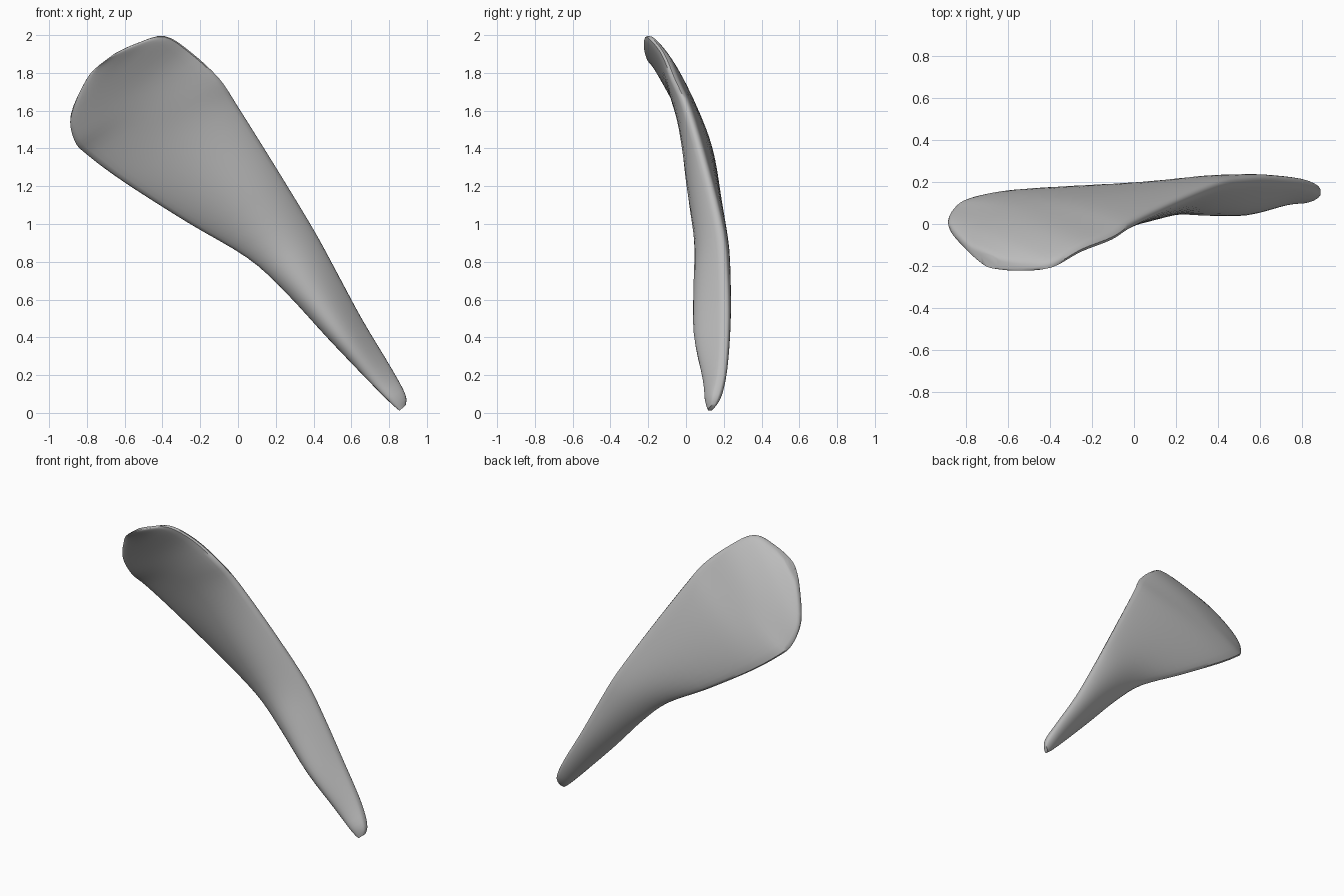
import bpy
import bmesh
import math
from mathutils import Vector

cube = bpy.data.objects.get("Cube")
if cube:
    bpy.data.objects.remove(cube, do_unlink=True)

RING = 32        # points around each cross-section
STEPS = 4        # spline steps between stations
RIM = 0.032      # half thickness close to the rim

# Stations along the twisted blade, from broad end to narrow tip:
# lower edge (x, y, z), upper edge (x, y, z), front swell, back swell
stations = [
    ((-.73, -.165, 1.845), (-.65, -.19, 1.905), 0, 0),
    ((-.80, -.11, 1.77), (-.54, -.205, 1.955), .005, .005),
    ((-.885, -.01, 1.58), (-.39, -.195, 1.995), .01, .02),
    ((-.865, .06, 1.44), (-.25, -.12, 1.91), .02, .025),
    ((-.79, .11, 1.36), (-.10, -.06, 1.77), .035, .025),
    ((-.60, .145, 1.22), (.0, .005, 1.62), .055, .025),
    ((-.27, .155, 1.01), (.20, .10, 1.30), .085, .025),
    ((.05, .135, .82), (.40, .18, .97), .08, .03),
    ((.25, .12, .64), (.52, .20, .75), .08, .035),
    ((.48, .105, .39), (.66, .205, .49), .065, .035),
    ((.70, .12, .16), (.81, .19, .24), .02, .02),
    ((.81, .125, .05), (.885, .16, .10), .005, .01),
    ((.855, .125, .012), (.888, .145, .04), 0, 0),
]


def spline(a, b, c, d, t):
    """Smooth curve from b to c."""
    return .5 * (2 * b + (c - a) * t + (2 * a - 5 * b + 4 * c - d) * t * t
                 + (3 * b - a - 3 * c + d) * t ** 3)


def station_at(i, t):
    """Blend the neighbouring stations around interval i."""
    last = len(stations) - 1
    near = [stations[min(max(i + k, 0), last)] for k in (-1, 0, 1, 2)]
    low, high = (spline(*[Vector(s[e]) for s in near], t) for e in (0, 1))
    front, back = (spline(*[s[e] for s in near], t) for e in (2, 3))
    # The front swell leans to the upper edge when broad, the lower when narrow
    lean = max(-.5, min(.6, (7 - i - t) * .2))
    return low, high, front, back, lean


def section(low, high, front, back, lean):
    """Thick-rimmed lens between the two edges, swelling to front and back."""
    points = []
    rim = min(RIM, (high - low).length * .3)
    for k in range(RING):
        angle = math.tau * k / RING
        across = -math.cos(angle)
        point = low.lerp(high, (1 + across) / 2)
        side = math.sin(angle)
        swell = front * (1 + lean * across) if side > 0 else back
        offset = rim * math.sqrt(abs(side)) + swell * side * side
        point.y -= math.copysign(offset, side)
        points.append(point)
    return points


# Blade lofted through all the cross-sections
bm = bmesh.new()
rings = []
for i in range(len(stations) - 1):
    for step in range(STEPS):
        rings.append(section(*station_at(i, step / STEPS)))
rings.append(section(*station_at(len(stations) - 2, 1)))
loops = [[bm.verts.new(p) for p in ring] for ring in rings]
for one, two in zip(loops, loops[1:]):
    for k in range(RING):
        n = (k + 1) % RING
        bm.faces.new((one[k], one[n], two[n], two[k]))
bm.faces.new(loops[0])
bm.faces.new(loops[-1])
bmesh.ops.recalc_face_normals(bm, faces=bm.faces)

mesh = bpy.data.meshes.new("curved_blade")
bm.to_mesh(mesh)
bm.free()
blade = bpy.data.objects.new("curved_blade", mesh)
bpy.context.collection.objects.link(blade)

# Plain grey finish
grey = bpy.data.materials.new("plain_grey")
grey.use_nodes = True
colour = (.5, .5, .5, 1)
grey.diffuse_color = colour
grey.node_tree.nodes["Principled BSDF"].inputs["Base Color"].default_value = colour
mesh.materials.append(grey)

# Smooth shading
bpy.context.view_layer.objects.active = blade
blade.select_set(True)
bpy.ops.object.shade_smooth_by_angle(angle=math.radians(50))
